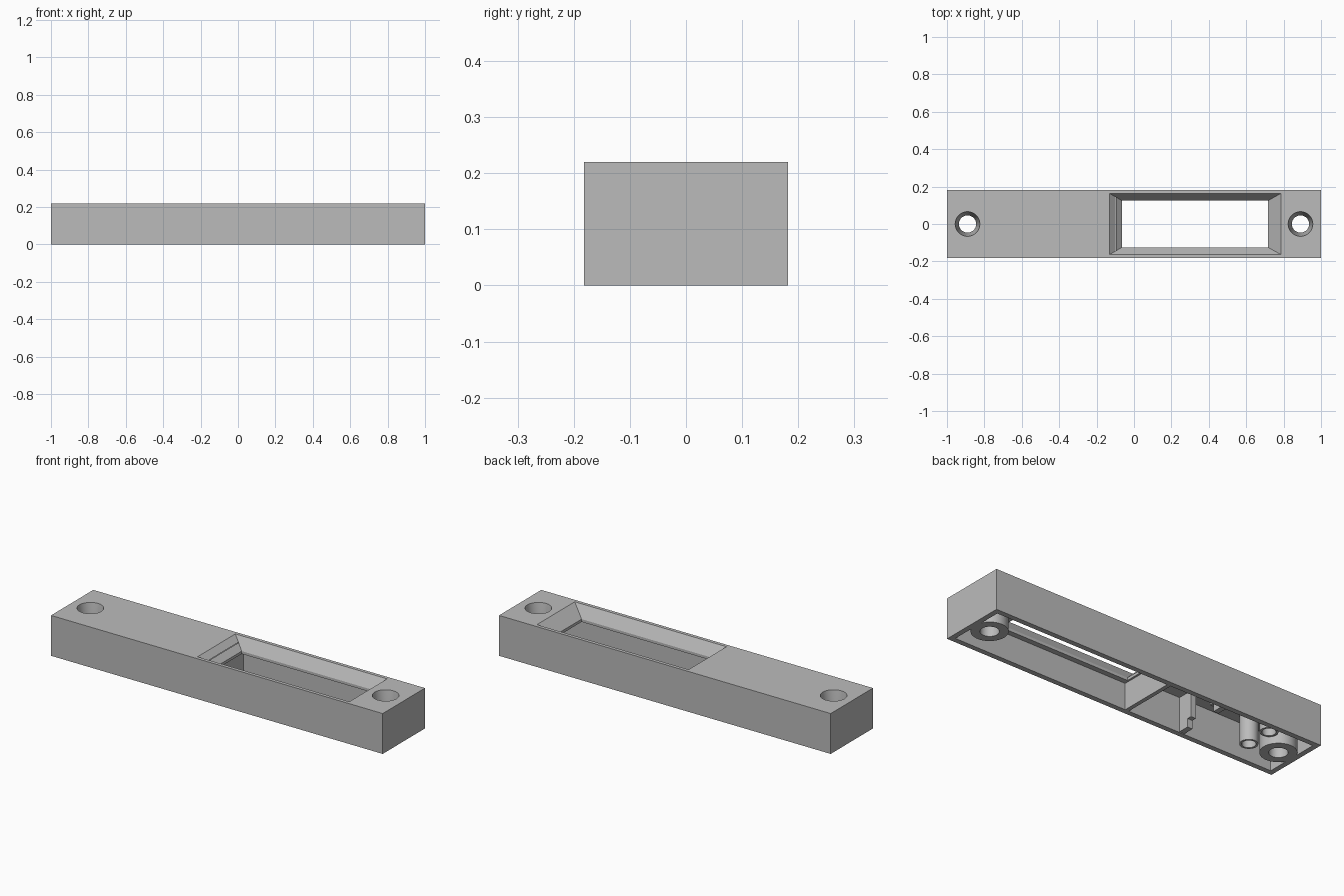
import bpy, bmesh, math

cube = bpy.data.objects.get("Cube")
if cube:
    bpy.data.objects.remove(cube, do_unlink=True)

grey = bpy.data.materials.new("plain grey")
grey.use_nodes = True
colour = (0.5, 0.5, 0.5, 1)
grey.diffuse_color = colour
grey.node_tree.nodes["Principled BSDF"].inputs["Base Color"].default_value = colour


def loft(name, rings):
    """Closed solid skinned through matching rings of points."""
    bm = bmesh.new()
    loops = [[bm.verts.new(p) for p in ring] for ring in rings]
    n = len(loops[0])
    for a, b in zip(loops, loops[1:]):
        for i in range(n):
            j = (i + 1) % n
            bm.faces.new((a[i], a[j], b[j], b[i]))
    bm.faces.new(loops[0])
    bm.faces.new(loops[-1])
    bmesh.ops.recalc_face_normals(bm, faces=bm.faces)
    mesh = bpy.data.meshes.new(name)
    bm.to_mesh(mesh)
    bm.free()
    mesh.materials.append(grey)
    ob = bpy.data.objects.new(name, mesh)
    bpy.context.collection.objects.link(ob)
    return ob


def rect(x0, x1, y, z):
    return [(x0, -y, z), (x1, -y, z), (x1, y, z), (x0, y, z)]


def box(name, x0, x1, y, z0, z1):
    return loft(name, [rect(x0, x1, y, z0), rect(x0, x1, y, z1)])


def round_bar(name, x, y, sections, sides=48):
    """Turned solid from (radius, height) sections."""
    turn = [i * math.tau / sides for i in range(sides)]
    return loft(name, [[(x + r * math.cos(a), y + r * math.sin(a), z) for a in turn]
                       for r, z in sections])


helpers = []


def combine(tool, operation):
    tool.hide_render = True
    helpers.append(tool)
    mod = housing.modifiers.new(tool.name, 'BOOLEAN')
    mod.operation = operation
    mod.solver = 'EXACT'
    mod.object = tool


half_y, height, inner_y = 0.182, 0.22, 0.154
ceiling, frame_z = 0.19, 0.143

# Outer block
housing = box("housing", -1, 1, half_y, 0, height)

# Left-hand pocket, and window pocket that deepens beyond the thick frame
combine(box("rear_pocket", -0.972, -0.097, inner_y, -0.1, ceiling), 'DIFFERENCE')
outline = [(-0.075, -0.1), (0.972, -0.1), (0.972, ceiling),
           (0.78, ceiling), (0.78, frame_z), (-0.075, frame_z)]
combine(loft("window_pocket", [[(x, y, z) for x, z in outline]
                               for y in (-inner_y, inner_y)]), 'DIFFERENCE')

# Window with sloping sides and a thin straight lip
combine(loft("window", [rect(-0.065, 0.717, 0.125, 0.1),
                        rect(-0.065, 0.717, 0.125, 0.158),
                        rect(-0.13, 0.785, 0.163, height),
                        rect(-0.13, 0.785, 0.163, 0.3)]), 'DIFFERENCE')

# Stepped ribs and hollow pegs, one on each side
for side, label in ((-1, "front"), (1, "back")):
    step = [(0.17, 0.004), (0.095, 0.004), (0.095, 0.05),
            (0.07, 0.05), (0.07, 0.205), (0.17, 0.205)]
    combine(loft(label + "_rib", [[(x, side * y, z) for y, z in step]
                                  for x in (-0.44, -0.41)]), 'UNION')
    combine(round_bar(label + "_peg", -0.77, side * 0.074,
                      [(0.045, 0.035), (0.045, 0.205)]), 'UNION')
    combine(round_bar(label + "_peg_bore", -0.77, side * 0.074,
                      [(0.034, -0.05), (0.034, 0.15)]), 'DIFFERENCE')

# Screw bosses with tapered through holes
for x, label in ((-0.89, "right"), (0.89, "left")):
    combine(round_bar(label + "_boss", x, 0, [(0.09, 0), (0.09, 0.205)]), 'UNION')
    combine(round_bar(label + "_screw_hole", x, 0,
                      [(0.046, -0.1), (0.046, 0.08), (0.066, height),
                       (0.066, 0.3)]), 'DIFFERENCE')

# Bake the cuts and drop the helpers
bpy.context.view_layer.update()
graph = bpy.context.evaluated_depsgraph_get()
baked = bpy.data.meshes.new_from_object(housing.evaluated_get(graph))
housing.modifiers.clear()
housing.data = baked
for tool in helpers:
    bpy.data.objects.remove(tool, do_unlink=True)

for ob in bpy.context.selected_objects:
    ob.select_set(False)
housing.select_set(True)
bpy.context.view_layer.objects.active = housing
bpy.ops.object.shade_smooth_by_angle(angle=math.radians(25))
